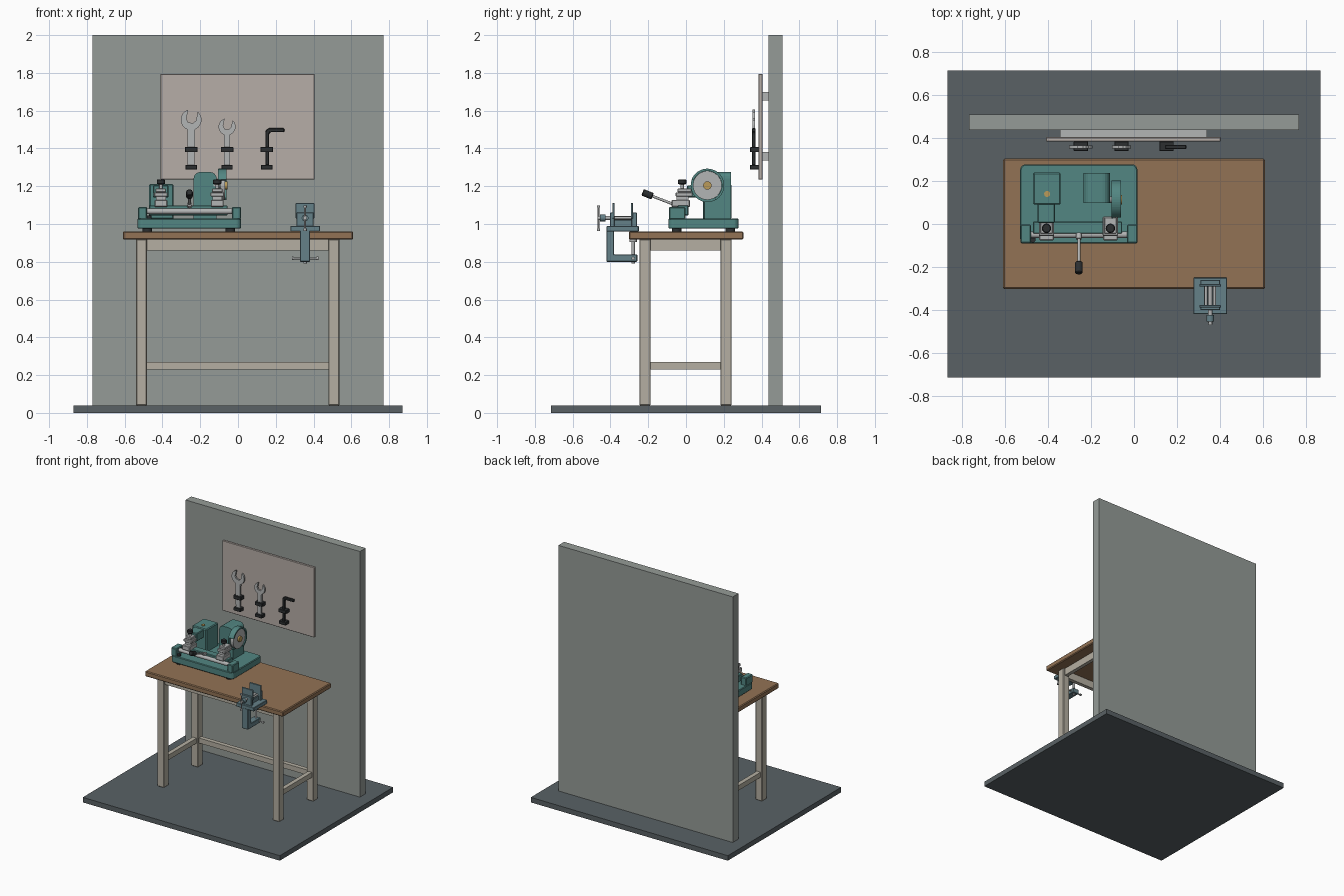
import bpy, bmesh
from math import sin, cos, radians
from mathutils import Vector

if "Cube" in bpy.data.objects:
    bpy.data.objects.remove(bpy.data.objects["Cube"])


def mat(name, r, g, b):
    m = bpy.data.materials.new(name)
    m.diffuse_color = (r, g, b, 1)
    m.use_nodes = True
    m.node_tree.nodes["Principled BSDF"].inputs["Base Color"].default_value = m.diffuse_color
    return m


TEAL = mat("teal", .085, .24, .225)
WOOD = mat("wood", .29, .17, .09)
CREAM = mat("cream", .46, .43, .36)
WALL = mat("wall_grey", .30, .33, .31)
FLOOR = mat("floor_grey", .10, .12, .13)
PANEL = mat("panel", .47, .42, .39)
DARK = mat("dark", .025, .028, .03)
STEEL = mat("steel", .45, .46, .46)
BLUE = mat("blue_grey", .13, .22, .25)
BRASS = mat("brass", .5, .33, .1)


def finish(name, bm, m, bevel=0, seg=1, smooth=False):
    bmesh.ops.recalc_face_normals(bm, faces=bm.faces)
    me = bpy.data.meshes.new(name)
    bm.to_mesh(me)
    bm.free()
    me.materials.append(m)
    ob = bpy.data.objects.new(name, me)
    bpy.context.collection.objects.link(ob)
    if bevel:
        mod = ob.modifiers.new("Bevel", "BEVEL")
        mod.width, mod.segments = bevel, seg
    if smooth:
        bpy.context.view_layer.objects.active = ob
        ob.select_set(True)
        bpy.ops.object.shade_smooth_by_angle(angle=radians(35))
        ob.select_set(False)
    return ob


def box(name, x, y, z, m, bevel=0):
    bm = bmesh.new()
    bmesh.ops.create_cube(bm, size=1)
    for v in bm.verts:
        v.co = [(a + b) / 2 + c * (b - a) for (a, b), c in zip((x, y, z), v.co)]
    return finish(name, bm, m, bevel)


def rod(name, p, q, r, m, n=20, bevel=0):
    p, q = Vector(p), Vector(q)
    bm = bmesh.new()
    bmesh.ops.create_cone(bm, cap_ends=True, segments=n, radius1=r, radius2=r, depth=(q - p).length)
    rot = (q - p).to_track_quat('Z', 'Y')
    for v in bm.verts:
        v.co = rot @ v.co + (p + q) / 2
    return finish(name, bm, m, bevel, smooth=n > 8)


def prism(name, pts, axis, lo, hi, m, bevel=0):
    """Extrude a 2D outline along the given axis (0=x, 1=y, 2=z)."""
    bm = bmesh.new()
    ends = []
    for d in (lo, hi):
        vs = []
        for a, b in pts:
            co = [a, b]
            co.insert(axis, d)
            vs.append(bm.verts.new(co))
        ends.append(vs)
        bm.faces.new(vs)
    for i in range(len(pts)):
        j = (i + 1) % len(pts)
        bm.faces.new((ends[0][i], ends[0][j], ends[1][j], ends[1][i]))
    return finish(name, bm, m, bevel)


def arc(cx, cy, r, a0, a1, n):
    return [(cx + r * cos(radians(a0 + (a1 - a0) * i / n)),
             cy + r * sin(radians(a0 + (a1 - a0) * i / n))) for i in range(n + 1)]


# room
box("floor", (-.87, .87), (-.715, .715), (0, .04), FLOOR)
box("back_wall", (-.77, .77), (.438, .51), (.04, 2), WALL)

# workbench
box("table_top", (-.61, .61), (-.303, .305), (.918, .96), WOOD, .006)
for x, sx in ((-.511, "left"), (.508, "right")):
    for y, sy in ((-.217, "front"), (.212, "back")):
        box(f"{sx}_{sy}_leg", (x - .029, x + .029), (y - .03, y + .03), (.04, .92), CREAM, .004)
    box(f"{sx}_apron", (x - .015, x + .015), (-.19, .185), (.86, .92), CREAM)
    box(f"{sx}_stretcher", (x - .017, x + .017), (-.19, .185), (.23, .27), CREAM)
for y, s in ((-.217, "front"), (.212, "back")):
    box(f"{s}_apron", (-.485, .48), (y - .015, y + .015), (.86, .92), CREAM)
box("back_stretcher", (-.485, .48), (.195, .23), (.23, .27), CREAM)

# tool board with battens
box("tool_board", (-.41, .405), (.384, .405), (1.235, 1.795), PANEL, .003)
for i, z in enumerate((1.335, 1.655)):
    box(f"batten_{i}", (-.345, .34), (.405, .438), (z, z + .045), STEEL)

# hanging tools and their holders
for i, x in enumerate((-.248, -.058, .152)):
    box(f"tool_holder_{i}", (x - .033, x + .033), (.34, .385), (1.38, 1.408), DARK, .002)
    box(f"tool_rest_{i}", (x - .03, x + .03), (.34, .385), (1.288, 1.313), DARK, .002)


def wrench(name, x, zc, r, w):
    t = -12
    a = 28
    left, right = arc(x, zc, r, 90 + a + t, 248, 12), arc(x, zc, r, -68, 90 - a + t, 12)
    d = (cos(radians(90 + t)), sin(radians(90 + t)))
    s = r * sin(radians(a))
    inner = [(x + d[1] * s * k - d[0] * r * e, zc - d[0] * s * k - d[1] * r * e)
             for k, e in ((1, 0), (.5, .3), (-.5, .3), (-1, 0))]
    pts = [(x + w, 1.31)] + right + inner + left + [(x - w, 1.31)]
    prism(name, pts, 1, .352, .366, STEEL)


wrench("large_wrench", -.248, 1.552, .055, .018)
wrench("small_wrench", -.058, 1.515, .045, .015)
key = [(.145, 1.31), (.165, 1.31), (.165, 1.478), (.172, 1.487), (.245, 1.487),
       (.245, 1.507), (.165, 1.507), (.151, 1.501), (.145, 1.487)]
prism("hex_key", key, 1, .349, .369, DARK, .004)

# machine base
outline = []
for cx, cy, a in ((-.01, .252, 0), (-.505, .252, 90), (-.505, -.066, 180), (-.01, -.066, 270)):
    outline += arc(cx, cy, .026, a, a + 90, 5)
prism("machine_base", outline, 2, .975, 1.03, TEAL, .005)
for x in (-.48, -.04):
    for y in (-.05, .235):
        rod("rubber_foot", (x, y, .958), (x, y, .98), .025, DARK)
rod("power_button", (-.472, -.072, 1.025), (-.472, -.072, 1.045), .014, DARK)

# carriage between two bearing blocks
for s, x in (("left", -.505), ("right", -.008)):
    box(f"{s}_bearing", (x - .024, x + .024), (-.09, -.003), (1.025, 1.09), TEAL, .005)
rod("carriage_shaft", (-.49, -.05, 1.067), (-.02, -.05, 1.067), .015, STEEL)
box("carriage", (-.47, -.055), (-.045, .012), (1.045, 1.098), TEAL, .004)

# two clamps on the carriage
for s, x in (("left", -.408), ("right", -.11)):
    box(f"{s}_clamp_base", (x - .034, x + .034), (-.076, .02), (1.09, 1.128), STEEL, .004)
    box(f"{s}_clamp_post", (x - .026, x + .026), (-.05, .012), (1.125, 1.15), STEEL)
    box(f"{s}_clamp_jaw", (x - .036, x + .036), (-.055, .035), (1.145, 1.168), STEEL, .004)
    box(f"{s}_clamp_cap", (x - .028, x + .028), (-.045, .03), (1.168, 1.187), STEEL, .003)
    rod(f"{s}_clamp_stem", (x, -.02, 1.18), (x, -.02, 1.215), .009, STEEL)
    rod(f"{s}_clamp_knob", (x, -.02, 1.21), (x, -.02, 1.236), .022, DARK, 16, .004)

# lever with grip
rod("lever_pivot", (-.257, -.045, 1.095), (-.257, -.07, 1.105), .013, STEEL)
rod("lever_arm", (-.257, -.055, 1.10), (-.257, -.19, 1.152), .007, STEEL)
rod("lever_grip", (-.257, -.177, 1.147), (-.257, -.23, 1.168), .018, DARK, 16, .004)

# tracer tower with nose
box("tracer_tower", (-.47, -.342), (.09, .24), (1.025, 1.212), TEAL, .006)
box("tracer_nose", (-.45, -.368), (.005, .095), (1.14, 1.205), TEAL, .005)
rod("tracer_pin", (-.405, .14, 1.19), (-.405, .14, 1.217), .014, BRASS)

# motor housing with rounded shoulders
side = [(-.235, 1.025), (-.113, 1.025)] + arc(-.148, 1.24, .035, 0, 90, 4) + arc(-.2, 1.24, .035, 90, 180, 4)
prism("motor_housing", side, 1, .098, .237, TEAL)

# cutting wheel and guard
WY, WZ = .113, 1.204
rod("wheel_shaft", (-.13, WY, WZ), (-.058, WY, WZ), .016, STEEL)
rod("cutting_wheel", (-.092, WY, WZ), (-.068, WY, WZ), .076, STEEL, 40)
rod("wheel_hub", (-.07, WY, WZ), (-.055, WY, WZ), .022, BRASS)
guard = arc(WY, WZ, .089, -60, 160, 28) + arc(WY, WZ, .077, 160, -60, 28)
prism("wheel_guard", guard, 0, -.104, -.06, TEAL)
rod("guard_back", (-.106, WY, WZ), (-.098, WY, WZ), .088, TEAL, 40)

# bench vise body
VX = .355
box("vise_plate", (.277, .434), (-.42, -.25), (.96, .99), BLUE, .003)
box("vise_slide", (VX - .028, VX + .028), (-.40, -.27), (.988, 1.022), BLUE)
box("vise_front_jaw", (VX - .046, VX + .046), (-.402, -.378), (.985, 1.06), BLUE, .003)
box("vise_back_jaw", (VX - .046, VX + .046), (-.288, -.26), (.985, 1.06), BLUE, .003)
for s, y in (("front", -.386), ("back", -.288)):
    box(f"vise_{s}_jaw_plate", (VX - .05, VX + .05), (y - .004, y + .008), (1.03, 1.11), BLUE, .002)
for x in (VX - .02, VX + .02):
    rod("vise_guide", (x, -.39, 1.032), (x, -.27, 1.032), .007, STEEL)
rod("vise_screw", (VX, -.468, 1.032), (VX, -.27, 1.032), .010, STEEL)
rod("vise_collar", (VX, -.455, 1.032), (VX, -.425, 1.032), .018, BLUE)
rod("vise_handle", (VX, -.463, .97), (VX, -.463, 1.093), .005, STEEL)
for z in (.97, 1.093):
    rod("vise_handle_tip", (VX, -.463, z - .006), (VX, -.463, z + .006), .009, STEEL)

# table clamp under the vise
clamp = [(-.42, .965), (-.42, .80), (-.258, .80), (-.258, .838), (-.38, .838), (-.38, .965)]
prism("vise_bracket", clamp, 0, VX - .027, VX + .027, BLUE, .003)
rod("bracket_screw", (VX, -.28, .79), (VX, -.28, .91), .009, STEEL)
rod("bracket_pad", (VX, -.28, .905), (VX, -.28, .92), .02, STEEL)
rod("bracket_handle", (VX - .064, -.28, .818), (VX + .064, -.28, .818), .005, STEEL)
for k in (-1, 1):
    rod("bracket_handle_tip", (VX + k * .06, -.28, .818), (VX + k * .07, -.28, .818), .009, STEEL)
